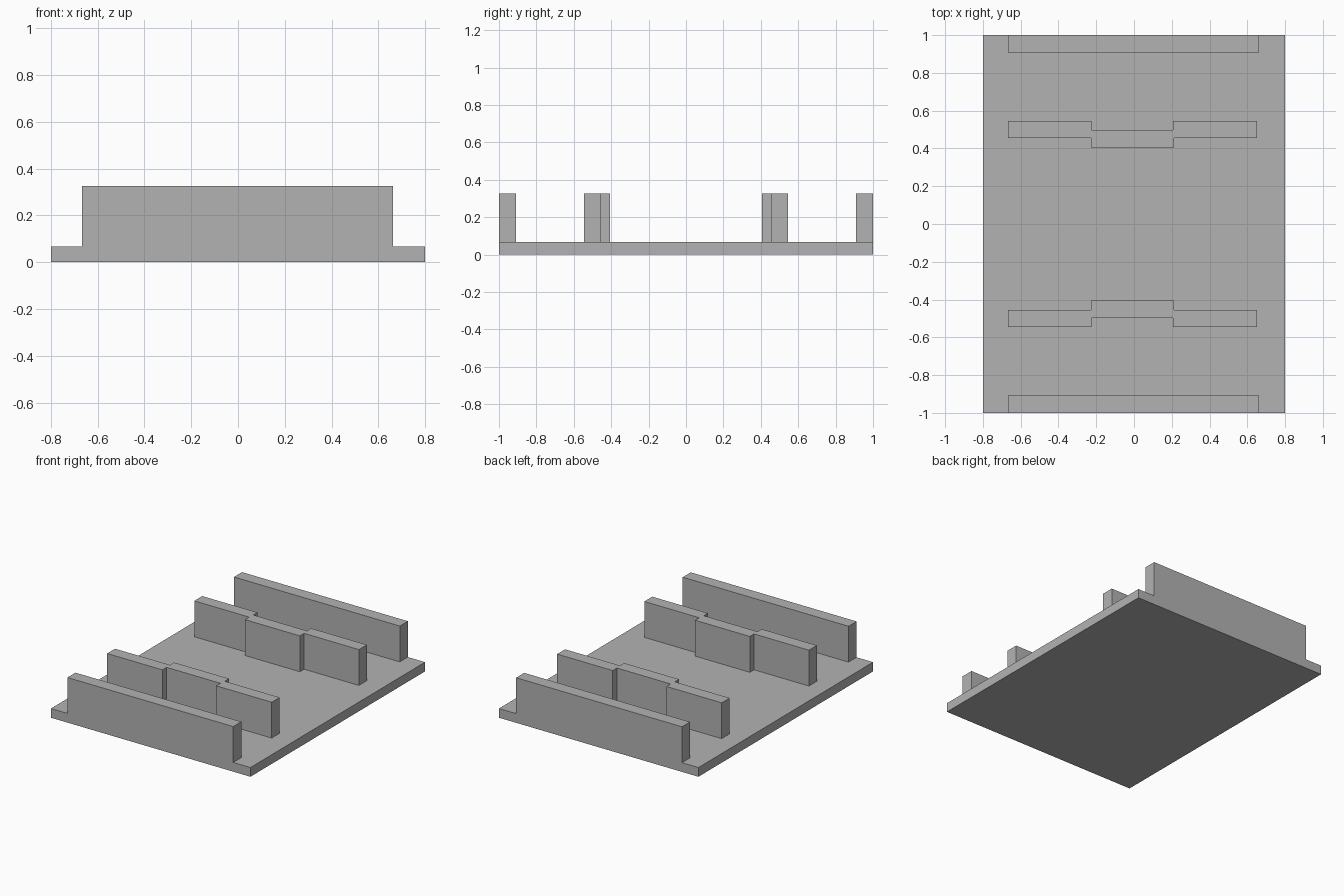
import bpy
import bmesh

cube = bpy.data.objects.get("Cube")
if cube:
    bpy.data.objects.remove(cube, do_unlink=True)

GREY = (0.45, 0.45, 0.45, 1)
grey = bpy.data.materials.new("plain grey")
grey.use_nodes = True
grey.diffuse_color = GREY
grey.node_tree.nodes["Principled BSDF"].inputs["Base Color"].default_value = GREY

BASE_TOP, WALL_TOP = 0.067, 0.327


def extrude_plan(name, outline, z0, z1, side=1):
    """Extrude a plan outline from z0 to z1; side=-1 mirrors it across y."""
    bm = bmesh.new()
    face = bm.faces.new([bm.verts.new((x, y * side, z0)) for x, y in outline])
    top = bmesh.ops.extrude_face_region(bm, geom=[face])["geom"]
    verts = [v for v in top if isinstance(v, bmesh.types.BMVert)]
    bmesh.ops.translate(bm, verts=verts, vec=(0, 0, z1 - z0))
    bmesh.ops.recalc_face_normals(bm, faces=bm.faces)
    mesh = bpy.data.meshes.new(name)
    bm.to_mesh(mesh)
    bm.free()
    mesh.materials.append(grey)
    obj = bpy.data.objects.new(name, mesh)
    bpy.context.collection.objects.link(obj)
    return obj


def rectangle(x0, x1, y0, y1):
    return [(x0, y0), (x1, y0), (x1, y1), (x0, y1)]


# Base plate
extrude_plan("base_plate", rectangle(-0.8, 0.8, -1, 1), 0, BASE_TOP)

# Straight outer wall and inner wall whose middle steps toward the centre
outer = rectangle(-0.668, 0.662, 0.908, 1)
inner = [(-0.668, 0.545), (-0.225, 0.545), (-0.225, 0.497), (0.206, 0.497),
         (0.206, 0.545), (0.652, 0.545), (0.652, 0.454), (0.212, 0.454),
         (0.212, 0.406), (-0.228, 0.406), (-0.228, 0.454), (-0.668, 0.454)]

for place, side in (("front", -1), ("back", 1)):
    extrude_plan(place + "_outer_wall", outer, BASE_TOP, WALL_TOP, side)
    extrude_plan(place + "_stepped_wall", inner, BASE_TOP, WALL_TOP, side)
